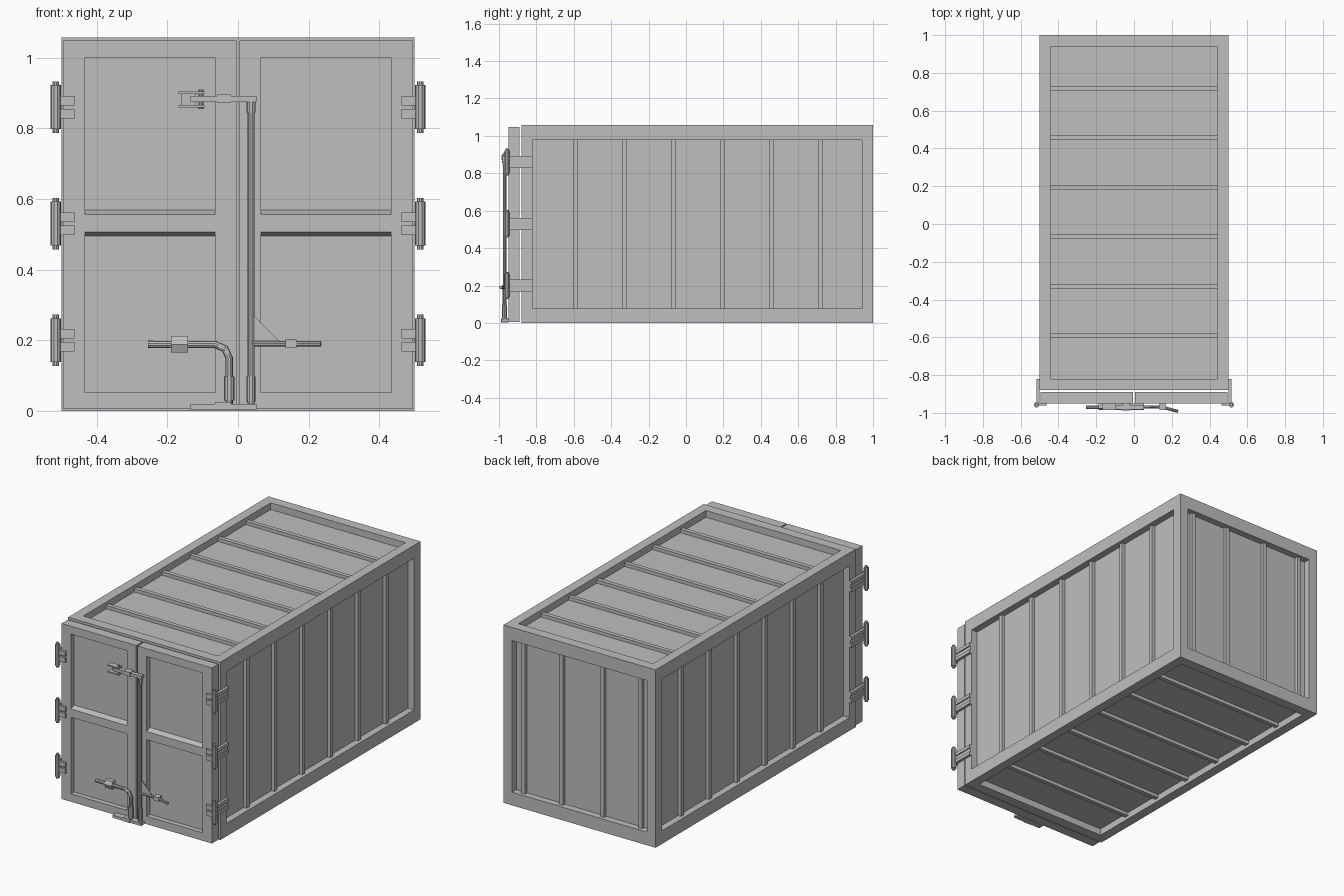
import bpy
import bmesh
from mathutils import Vector

if "Cube" in bpy.data.objects:
    bpy.data.objects.remove(bpy.data.objects["Cube"], do_unlink=True)

grey = bpy.data.materials.new("grey_steel")
grey.use_nodes = True
grey.diffuse_color = (0.52, 0.52, 0.52, 1)
grey.node_tree.nodes["Principled BSDF"].inputs["Base Color"].default_value = grey.diffuse_color


def add_object(name, bm):
    bmesh.ops.recalc_face_normals(bm, faces=bm.faces)
    mesh = bpy.data.meshes.new(name)
    bm.to_mesh(mesh)
    bm.free()
    mesh.materials.append(grey)
    ob = bpy.data.objects.new(name, mesh)
    bpy.context.collection.objects.link(ob)
    return ob


def box_mesh(x, y, z):
    """Box from (low, high) pairs."""
    bm = bmesh.new()
    bmesh.ops.create_cube(bm, size=1)
    for v in bm.verts:
        v.co = [r[0] if c < 0 else r[1] for c, r in zip(v.co, (x, y, z))]
    return bm


def box(name, x, y, z):
    return add_object(name, box_mesh(x, y, z))


def mirrored(x, side):
    return tuple(sorted((x[0] * side, x[1] * side)))


def recess(bm, face, margin, depth):
    """Cut a rectangular pocket into a box face."""
    normal = face.normal.copy()
    center = face.calc_center_median()
    outer = [v.co.copy() for v in face.verts]
    bmesh.ops.inset_individual(bm, faces=[face], thickness=0.01)
    half = [max(abs(co[i] - center[i]) for co in outer) for i in range(3)]
    for v in face.verts:
        for i in range(3):
            if half[i] > 0.001:
                sign = 1 if v.co[i] > center[i] else -1
                v.co[i] = center[i] + sign * (half[i] - margin[i])
    new = bmesh.ops.extrude_discrete_faces(bm, faces=[face])["faces"][0]
    bmesh.ops.translate(bm, verts=new.verts, vec=-normal * depth)


def prism(name, profile, x):
    """Extrude a (y, z) profile along x."""
    bm = bmesh.new()
    face = bm.faces.new([bm.verts.new((x[0], y, z)) for y, z in profile])
    ext = bmesh.ops.extrude_face_region(bm, geom=[face])["geom"]
    verts = [g for g in ext if isinstance(g, bmesh.types.BMVert)]
    bmesh.ops.translate(bm, verts=verts, vec=(x[1] - x[0], 0, 0))
    return add_object(name, bm)


def tube(name, points, radius):
    """Round bar along a path."""
    curve = bpy.data.curves.new(name, "CURVE")
    curve.dimensions = "3D"
    curve.bevel_depth = radius
    curve.bevel_resolution = 3
    curve.use_fill_caps = True
    spline = curve.splines.new("POLY")
    spline.points.add(len(points) - 1)
    for p, co in zip(spline.points, points):
        p.co = (*co, 1)
    ob = bpy.data.objects.new(name, curve)
    bpy.context.collection.objects.link(ob)
    curve.materials.append(grey)
    bpy.ops.object.select_all(action="DESELECT")
    ob.select_set(True)
    bpy.context.view_layer.objects.active = ob
    bpy.ops.object.convert(target="MESH")
    bpy.ops.object.shade_smooth_by_angle()
    return ob


# Container body with a pocket in every face but the front
HW, BACK, FRONT, TOP = 0.5, 1.0, -0.88, 1.057
DEPTH, RIB = 0.04, 0.02
MARGIN = Vector((0.057, 0.06, 0.078))
bm = box_mesh((-HW, HW), (FRONT, BACK), (0, TOP))
bm.normal_update()
for f in [f for f in bm.faces if f.normal.y > -0.5]:
    recess(bm, f, MARGIN, DEPTH)
add_object("container_body", bm)

# Ribs on the sides, roof, floor and back wall
W = 0.0125
inner_x = (-HW + MARGIN.x, HW - MARGIN.x)
inner_z = (MARGIN.z, TOP - MARGIN.z)
for i in range(6):
    y = -0.592 + 0.262 * i
    span = (y - W, y + W)
    for side, label in ((1, "left"), (-1, "right")):
        box(label + "_wall_rib", mirrored((HW - DEPTH - 0.005, HW - DEPTH + RIB), side), span, inner_z)
    box("roof_rib", inner_x, span, (TOP - DEPTH - 0.005, TOP - DEPTH + RIB))
    box("floor_rib", inner_x, span, (DEPTH - RIB, DEPTH + 0.005))
for x in (-0.385, -0.135, 0.135, 0.385):
    box("back_wall_rib", (x - W, x + W), (BACK - DEPTH - 0.005, BACK - DEPTH + RIB), inner_z)

# Doors, with a bevelled middle rail
DOOR, PANEL = -0.95, 0.03
for side, label in ((1, "left"), (-1, "right")):
    bm = box_mesh(mirrored((0.004, 0.494), side), (DOOR, -0.89), (0.005, 1.048))
    bm.normal_update()
    recess(bm, next(f for f in bm.faces if f.normal.y < -0.5), (0.061, 0, 0.047), PANEL)
    add_object(label + "_door", bm)
    back = DOOR + PANEL + 0.001
    prism(label + "_door_rail", [(back, 0.494), (DOOR, 0.507), (DOOR, 0.556), (back, 0.569)],
          mirrored((0.065, 0.433), side))

    # Hinges
    for z in (0.2, 0.53, 0.86):
        hx, hy = 0.516 * side, -0.957
        tube(label + "_hinge_barrel", [(hx, hy, z - 0.062), (hx, hy, z + 0.062)], 0.0145)
        tube(label + "_hinge_pin", [(hx, hy, z - 0.073), (hx, hy, z + 0.073)], 0.009)
        box(label + "_hinge_strap", mirrored((0.499, 0.508), side), (-0.955, -0.82), (z - 0.032, z + 0.032))
        for s in (-1, 1):
            tab = mirrored((z + 0.005, z + 0.032), 1) if s > 0 else (z - 0.032, z - 0.005)
            box(label + "_hinge_leaf", mirrored((0.463, 0.512), side), (-0.962, -0.949), tab)
            ridge = (z + 0.012, z + 0.032) if s > 0 else (z - 0.032, z - 0.012)
            box(label + "_hinge_ridge", mirrored((0.507, 0.515), side), (-0.955, -0.82), ridge)

# Lock rod with its collars
RX, RY = 0.037, -0.97
tube("lock_rod", [(RX, RY, 0.015), (RX, RY, 0.885)], 0.0095)
tube("lock_rod_top_collar", [(RX, RY, 0.845), (RX, RY, 0.876)], 0.013)
tube("lock_rod_bottom_collar", [(RX, RY, 0.025), (RX, RY, 0.097)], 0.0125)

# Top locking arm and its fork
box("top_lock_arm", (-0.135, 0.052), (-0.982, -0.958), (0.875, 0.892))
box("top_arm_boss", (-0.06, -0.02), (-0.986, -0.949), (0.872, 0.896))
for z in (0.862, 0.9):
    box("top_fork_plate", (-0.168, -0.095), (-0.984, -0.949), (z - 0.0035, z + 0.0035))
tube("top_fork_pin", [(-0.105, -0.97, 0.854), (-0.105, -0.97, 0.91)], 0.007)
box("top_fork_mount", (-0.16, -0.12), (-0.956, -0.949), (0.86, 0.902))

# Bottom locking arm
box("bottom_lock_arm", (-0.135, 0.052), (-0.986, -0.949), (0.004, 0.02))
box("bottom_arm_boss", (-0.065, -0.02), (-0.988, -0.949), (0.003, 0.025))

# Bent lever with grip block
LX = -0.025
tube("lever_collar", [(LX, RY, 0.03), (LX, RY, 0.097)], 0.0145)
tube("bent_lever", [(LX, RY, 0.015), (LX, RY, 0.15), (LX - 0.012, RY, 0.176),
                    (LX - 0.04, RY, 0.188), (-0.255, RY, 0.188)], 0.0105)
prism("lever_grip", [(-0.949, 0.165), (-0.976, 0.165), (-0.986, 0.188),
                     (-0.976, 0.212), (-0.949, 0.212)], (-0.189, -0.141))

# Right handle with its clip and brace
tube("rod_handle", [(RX, RY, 0.19), (0.15, RY, 0.19), (0.234, -0.992, 0.19)], 0.008)
box("handle_clip", (0.134, 0.166), (-0.984, -0.949), (0.178, 0.202))
bm = bmesh.new()
corners = [bm.verts.new((x, RY - 0.002, z)) for x, z in ((0.04, 0.275), (0.04, 0.19), (0.125, 0.19))]
face = bm.faces.new(corners)
ext = bmesh.ops.extrude_face_region(bm, geom=[face])["geom"]
bmesh.ops.translate(bm, verts=[g for g in ext if isinstance(g, bmesh.types.BMVert)], vec=(0, 0.004, 0))
add_object("handle_brace", bm)
